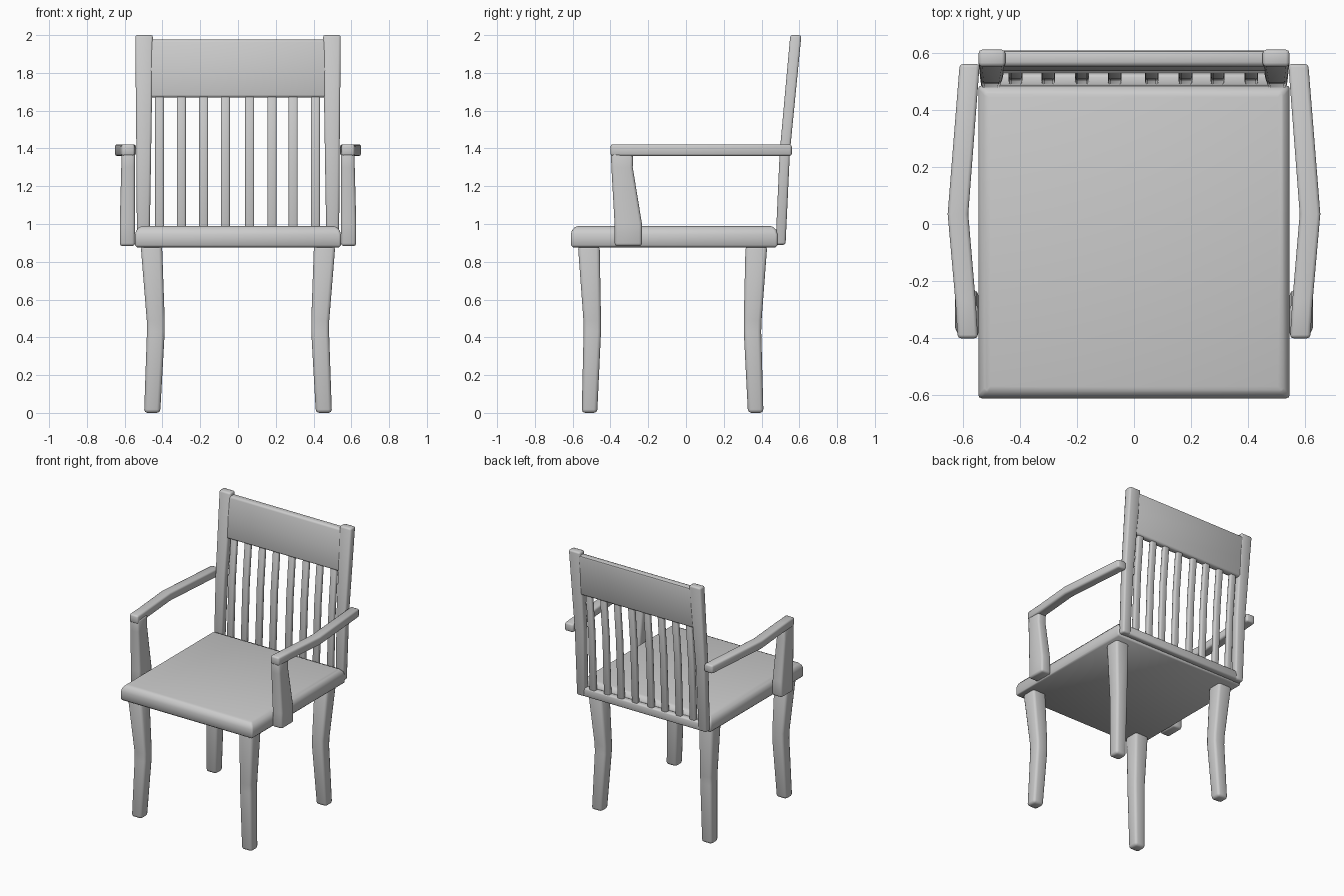
import bpy, bmesh, math


def loft(name, sections, axis="z", sx=1, bevel=0.012, segments=2):
    """Skin rectangles (t, a0, a1, b0, b1) along an axis and round the edges.
    axis z: a = x, b = y    axis y: a = x, b = z    axis x: a = y, b = z"""
    def place(t, a, b):
        p = {"z": (a, b, t), "y": (a, t, b), "x": (t, a, b)}[axis]
        return (p[0] * sx, p[1], p[2])

    bm = bmesh.new()
    rings = []
    for t, a0, a1, b0, b1 in sections:
        corners = ((a0, b0), (a1, b0), (a1, b1), (a0, b1))
        rings.append([bm.verts.new(place(t, a, b)) for a, b in corners])
    for r0, r1 in zip(rings, rings[1:]):
        for i in range(4):
            j = (i + 1) % 4
            bm.faces.new((r0[i], r0[j], r1[j], r1[i]))
    bm.faces.new(rings[0])
    bm.faces.new(rings[-1])
    bmesh.ops.recalc_face_normals(bm, faces=bm.faces)
    edges = [e for e in bm.edges if e.calc_face_angle() > math.radians(60)]
    bmesh.ops.bevel(bm, geom=edges, offset=bevel, segments=segments,
                    profile=0.5, affect="EDGES", clamp_overlap=True)
    mesh = bpy.data.meshes.new(name)
    bm.to_mesh(mesh)
    bm.free()
    obj = bpy.data.objects.new(name, mesh)
    bpy.context.collection.objects.link(obj)
    bpy.ops.object.select_all(action="DESELECT")
    obj.select_set(True)
    bpy.context.view_layer.objects.active = obj
    bpy.ops.object.shade_smooth_by_angle(angle=math.radians(50))
    return obj


# Seat: softly rounded top edge, small rounding underneath
W, Y0, Y1 = 0.545, -0.61, 0.485
profile = [(0.876, 0.012), (0.888, 0.0), (0.945, 0.0),
           (0.968, 0.007), (0.983, 0.021), (0.99, 0.042)]
loft("seat", [(z, -W + i, W - i, Y0 + i, Y1 - i) for z, i in profile])

for side, sx in (("right", 1), ("left", -1)):
    # Legs: bowed inwards at mid height
    loft(f"{side}_front_leg", [(0.0, 0.412, 0.497, -0.552, -0.470),
                               (0.43, 0.388, 0.482, -0.542, -0.450),
                               (0.49, 0.388, 0.483, -0.543, -0.450),
                               (0.885, 0.402, 0.515, -0.572, -0.457)],
         sx=sx, bevel=0.018)
    loft(f"{side}_back_leg", [(0.0, 0.412, 0.497, 0.328, 0.410),
                              (0.43, 0.388, 0.482, 0.306, 0.398),
                              (0.49, 0.388, 0.483, 0.306, 0.400),
                              (0.885, 0.402, 0.515, 0.315, 0.430)],
         sx=sx, bevel=0.018)

    # Back post: leans back above the armrest
    loft(f"{side}_back_post", [(0.89, 0.468, 0.535, 0.474, 0.527),
                               (1.38, 0.460, 0.538, 0.496, 0.550),
                               (2.0, 0.450, 0.544, 0.552, 0.611)], sx=sx)

    # Arm support: wide foot against the seat side, narrower above
    loft(f"{side}_arm_support", [(0.883, 0.545, 0.626, -0.378, -0.233),
                                 (1.0, 0.545, 0.626, -0.378, -0.233),
                                 (1.30, 0.545, 0.618, -0.395, -0.282),
                                 (1.39, 0.545, 0.616, -0.398, -0.280)],
         sx=sx, bevel=0.015)

    # Armrest: bowed outwards in plan
    loft(f"{side}_armrest", [(-0.40, 0.546, 0.617, 1.36, 1.422),
                             (-0.27, 0.554, 0.625, 1.36, 1.422),
                             (0.035, 0.580, 0.652, 1.36, 1.422),
                             (0.56, 0.540, 0.610, 1.36, 1.422)], axis="y", sx=sx)

# Headrest board, following the lean of the posts
loft("headrest", [(1.67, -0.475, 0.475, 0.527, 0.577),
                  (1.82, -0.475, 0.475, 0.538, 0.590),
                  (1.977, -0.475, 0.475, 0.553, 0.608)], bevel=0.014)

# Bottom rail of the back
loft("back_bottom_rail", [(-0.49, 0.478, 0.526, 0.89, 0.955),
                          (0.49, 0.478, 0.526, 0.89, 0.955)], axis="x")

# Eight back slats
for i, x in enumerate((-0.415, -0.30, -0.182, -0.067, 0.062, 0.18, 0.292, 0.41)):
    loft(f"back_slat_{i + 1}", [(0.93, x - 0.024, x + 0.024, 0.488, 0.520),
                                (1.38, x - 0.024, x + 0.024, 0.508, 0.540),
                                (1.69, x - 0.024, x + 0.024, 0.536, 0.568)],
         bevel=0.009)
